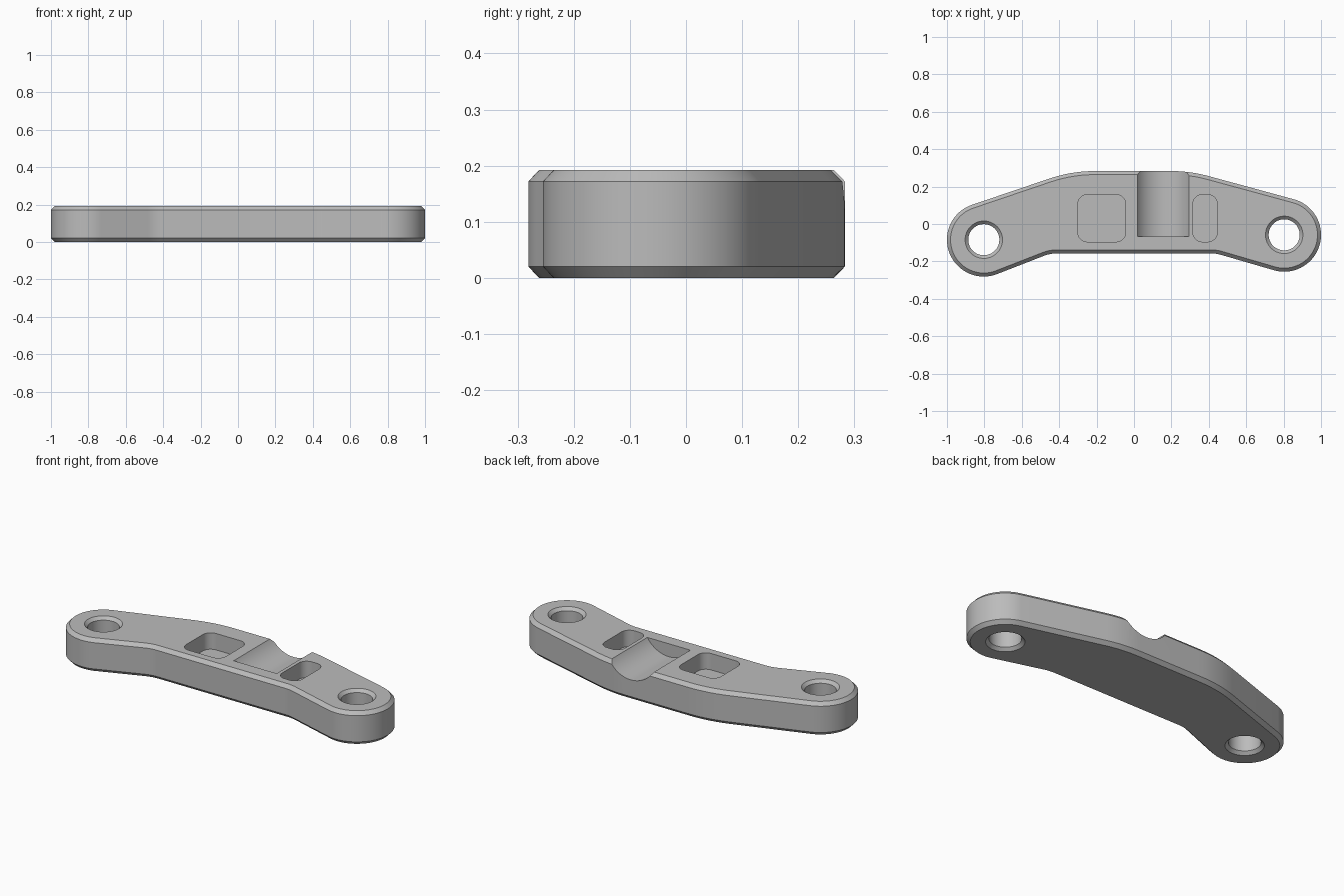
import bpy
import bmesh
from math import atan2, cos, sin, pi, sqrt, ceil
from mathutils import Vector

HEIGHT, CHAMFER, INSET = 0.192, 0.02, 0.019

cube = bpy.data.objects.get("Cube")
if cube:
    bpy.data.objects.remove(cube, do_unlink=True)

grey = bpy.data.materials.new("plain grey")
grey.use_nodes = True
colour = (0.5, 0.5, 0.5, 1)
grey.diffuse_color = colour
grey.node_tree.nodes["Principled BSDF"].inputs["Base Color"].default_value = colour


def belt(circles, inset=0.0):
    """Counter-clockwise outline of arcs joined by tangent lines.
    Each circle is (x, y, radius); a negative radius is a concave bend."""
    count = len(circles)
    normals = []
    for i, (x, y, r) in enumerate(circles):
        x2, y2, r2 = circles[(i + 1) % count]
        d = Vector((x2 - x, y2 - y))
        u = d.normalized()
        c = (r - r2) / d.length
        n = u * c + Vector((u.y, -u.x)) * sqrt(1 - c * c)
        normals.append(atan2(n.y, n.x))
    points = []
    for i, (x, y, r) in enumerate(circles):
        start = normals[i - 1]
        way = 1 if r > 0 else -1
        turn = way * ((way * (normals[i] - start)) % (2 * pi))
        steps = max(2, ceil(abs(turn) / 0.05))
        for k in range(steps + 1):
            a = start + turn * k / steps
            points.append((x + (r - inset) * cos(a), y + (r - inset) * sin(a)))
    return points


def circle(x, y, r, n=96):
    return [(x + r * cos(2 * pi * k / n), y + r * sin(2 * pi * k / n)) for k in range(n)]


def loft(name, sections, along_y=False):
    """Closed solid through matching outlines, each given as (points, level)."""
    bm = bmesh.new()
    rings = [[bm.verts.new((a, h, b) if along_y else (a, b, h)) for a, b in pts]
             for pts, h in sections]
    n = len(rings[0])
    for low, high in zip(rings, rings[1:]):
        for k in range(n):
            j = (k + 1) % n
            bm.faces.new((low[k], low[j], high[j], high[k]))
    bm.faces.new(rings[0][::-1])
    bm.faces.new(rings[-1])
    bmesh.ops.recalc_face_normals(bm, faces=bm.faces)
    mesh = bpy.data.meshes.new(name)
    bm.to_mesh(mesh)
    bm.free()
    mesh.materials.append(grey)
    obj = bpy.data.objects.new(name, mesh)
    bpy.context.collection.objects.link(obj)
    return obj


# Bent bar with chamfered rims
ends = {"right": (-0.803, -0.084), "left": (0.803, -0.058)}
outline = [
    (*ends["right"], 0.197),
    (-0.41, -0.357, -0.2),
    (0.41, -0.357, -0.2),
    (*ends["left"], 0.197),
    (0.2, -0.467, 0.75),
    (-0.21, -0.467, 0.75),
]
full, rim = belt(outline), belt(outline, INSET)
bracket = loft("bracket_body", [
    (rim, 0), (full, CHAMFER), (full, HEIGHT - CHAMFER), (rim, HEIGHT)])

cutters = []

# Countersunk through holes
for side, (x, y) in ends.items():
    levels = [(0.12, -0.02), (0.083, 0.017), (0.083, HEIGHT - 0.017), (0.12, HEIGHT + 0.02)]
    cutters.append(loft(side + "_bolt_hole", [(circle(x, y, r), z) for r, z in levels]))

# Blind pockets with rounded corners
for side, x1, x2 in (("right", -0.30, -0.045), ("left", 0.315, 0.445)):
    y1, y2, r = -0.095, 0.157, 0.05
    corners = [(x1 + r, y1 + r, r), (x2 - r, y1 + r, r), (x2 - r, y2 - r, r), (x1 + r, y2 - r, r)]
    pocket = belt(corners)
    cutters.append(loft(side + "_pocket", [(pocket, 0.097), (pocket, HEIGHT + 0.1)]))

# Round-bottomed groove open at the back
channel = circle(0.157, HEIGHT + 0.089, 0.164, 128)
cutters.append(loft("groove", [(channel, -0.067), (channel, 0.5)], along_y=True))

bpy.ops.object.select_all(action="DESELECT")
bpy.context.view_layer.objects.active = bracket
bracket.select_set(True)
for cutter in cutters:
    cutter.hide_render = True
    cut = bracket.modifiers.new(cutter.name, "BOOLEAN")
    cut.operation = "DIFFERENCE"
    cut.solver = "EXACT"
    cut.object = cutter
    bpy.ops.object.modifier_apply(modifier=cut.name)
    bpy.data.objects.remove(cutter, do_unlink=True)
bpy.ops.object.shade_smooth_by_angle()
